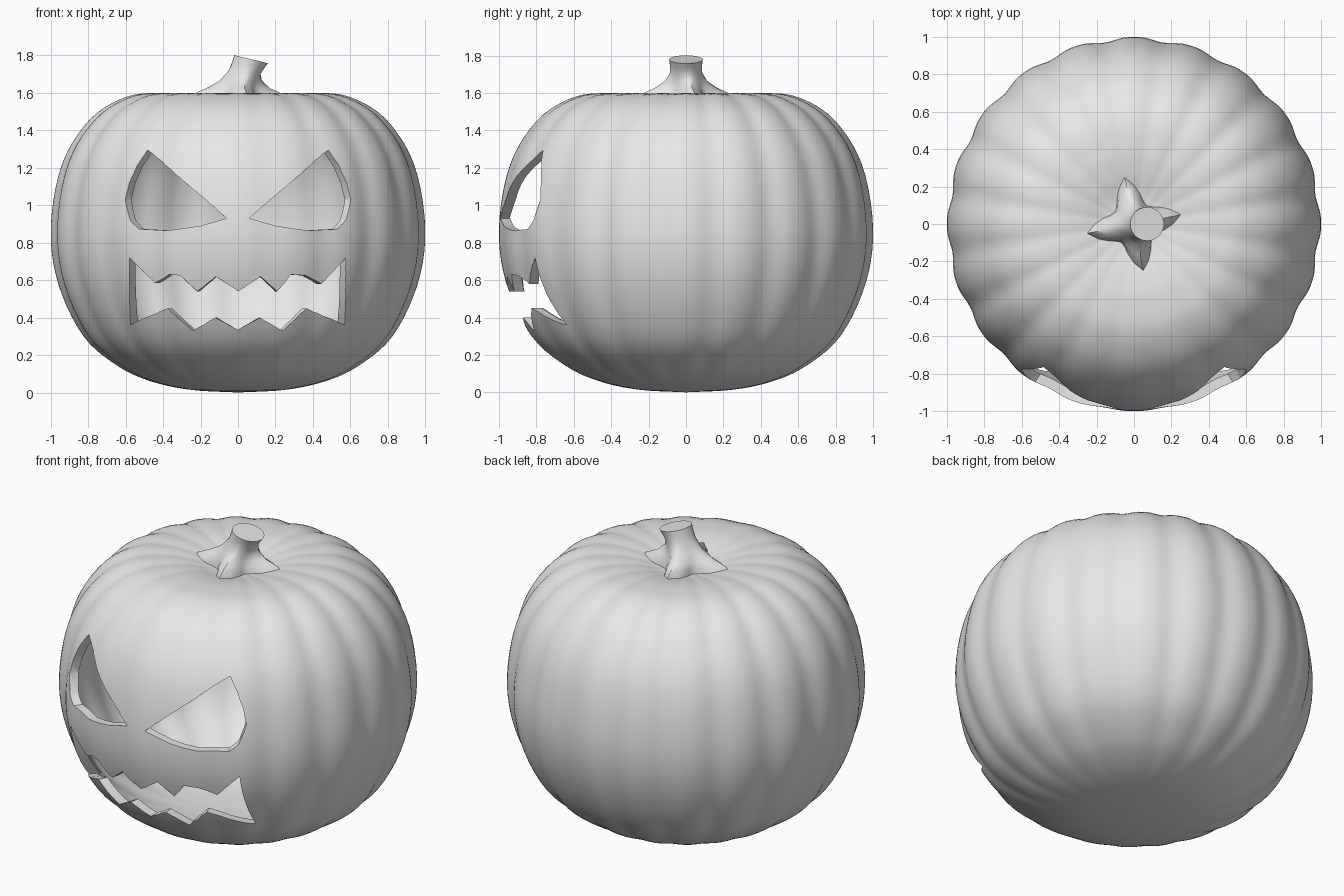
import bpy, bmesh, math
from mathutils import Vector

if "Cube" in bpy.data.objects:
    bpy.data.objects.remove(bpy.data.objects["Cube"])

skin = bpy.data.materials.new("pale grey")
skin.diffuse_color = (0.8, 0.8, 0.8, 1)
skin.use_nodes = True
skin.node_tree.nodes["Principled BSDF"].inputs["Base Color"].default_value = skin.diffuse_color

# Half profile of the body: radius, height
PROFILE = [(0.0, 0.0), (0.25, 0.014), (0.46, 0.058), (0.64, 0.14), (0.825, 0.30),
           (0.96, 0.58), (1.0, 0.88), (0.94, 1.22), (0.79, 1.46), (0.60, 1.578),
           (0.42, 1.6), (0.28, 1.588), (0.15, 1.56), (0.0, 1.55)]
SEG, STEPS = 200, 5


def smooth_path(pts, steps):
    """Catmull-Rom interpolation through the points"""
    p = [Vector(q) for q in pts]
    p = [2 * p[0] - p[1]] + p + [2 * p[-1] - p[-2]]
    out = []
    for i in range(1, len(p) - 2):
        a, b, c, d = p[i - 1:i + 3]
        for k in range(steps):
            t = k / steps
            out.append(0.5 * (2 * b + (c - a) * t + (2 * a - 5 * b + 4 * c - d) * t * t
                              + (3 * b - a - 3 * c + d) * t ** 3))
    out.append(p[-2])
    return out


PATH = smooth_path(PROFILE, STEPS)


def radius_at(z):
    """Outer body radius on the side wall at height z"""
    for a, b in zip(PATH, PATH[1:]):
        if a.y <= z <= b.y:
            return a.x + (b.x - a.x) * (z - a.y) / (b.y - a.y)
    return 1.0


def make_object(name, bm):
    bmesh.ops.recalc_face_normals(bm, faces=bm.faces)
    me = bpy.data.meshes.new(name)
    bm.to_mesh(me)
    bm.free()
    me.materials.append(skin)
    ob = bpy.data.objects.new(name, me)
    bpy.context.collection.objects.link(ob)
    return ob


def loft(bm, rings):
    """Skin a list of closed rings of vertices"""
    for r0, r1 in zip(rings, rings[1:]):
        n = len(r0)
        for i in range(n):
            j = (i + 1) % n
            bm.faces.new((r0[i], r0[j], r1[j], r1[i]))


def select_only(ob):
    bpy.ops.object.select_all(action='DESELECT')
    ob.select_set(True)
    bpy.context.view_layer.objects.active = ob


# Softly ribbed hollow body, flatter ribs across the face
bm = bmesh.new()
rings = []
for p in PATH[1:-1]:
    fade = min(1, p.x / 0.6)
    ring = []
    for i in range(SEG):
        a = 2 * math.pi * i / SEG
        depth = 0.019 * (1 - 0.65 * max(0, -math.sin(a)) ** 6)
        groove = (0.5 - 0.5 * math.cos(20 * a)) ** 1.5 * fade * depth
        r = p.x * (1 - groove)
        z = p.y - (0.3 * groove if p.y > 1.4 else 0)
        ring.append(bm.verts.new((r * math.cos(a), r * math.sin(a), z)))
    rings.append(ring)
loft(bm, rings)
for ring, z in ((rings[0], PATH[0].y), (rings[-1], PATH[-1].y)):
    pole = bm.verts.new((0, 0, z))
    for i in range(SEG):
        bm.faces.new((ring[i], ring[(i + 1) % SEG], pole))
body = make_object("pumpkin_body", bm)
wall = body.modifiers.new("wall", 'SOLIDIFY')
wall.thickness, wall.offset = 0.052, -1


# Carved openings: front outlines swept along the radial direction
def cutter(name, outline):
    pts = []
    for i, p in enumerate(outline):
        a, b = Vector(p), Vector(outline[(i + 1) % len(outline)])
        n = max(1, int((b - a).length / 0.06))
        pts += [a.lerp(b, k / n) for k in range(n)]
    bm = bmesh.new()
    rings = []
    for k in (0.6, 0.85, 1.1, 1.6):
        rings.append([bm.verts.new((p.x * k, -k * math.sqrt(radius_at(p.y) ** 2 - p.x ** 2), p.y))
                      for p in pts])
    loft(bm, rings)
    caps = [bm.faces.new(rings[0]), bm.faces.new(rings[-1])]
    bmesh.ops.triangulate(bm, faces=caps)
    ob = make_object(name, bm)
    ob.hide_render = True
    return ob


EYE = [(-0.485, 1.295), (-0.06, 0.93), (-0.20, 0.89), (-0.37, 0.865), (-0.53, 0.873),
       (-0.575, 0.92), (-0.603, 1.03), (-0.58, 1.12), (-0.54, 1.21)]
MOUTH = [(-0.58, 0.72), (-0.45, 0.585), (-0.37, 0.63), (-0.31, 0.625), (-0.22, 0.54),
         (-0.12, 0.62), (0, 0.54), (0.12, 0.62), (0.21, 0.54), (0.28, 0.63), (0.36, 0.625),
         (0.45, 0.58), (0.575, 0.72), (0.575, 0.36), (0.37, 0.45), (0.24, 0.33),
         (0.12, 0.40), (0, 0.335), (-0.12, 0.40), (-0.24, 0.33), (-0.38, 0.45), (-0.58, 0.36)]
cutters = [cutter("left_eye_cutter", EYE),
           cutter("right_eye_cutter", [(-x, z) for x, z in EYE]),
           cutter("mouth_cutter", MOUTH)]
for c in cutters:
    cut = body.modifiers.new(c.name, 'BOOLEAN')
    cut.operation, cut.solver, cut.object = 'DIFFERENCE', 'EXACT', c
select_only(body)
for m in list(body.modifiers):
    bpy.ops.object.modifier_apply(modifier=m.name)
for c in cutters:
    bpy.data.objects.remove(c)
select_only(body)
bpy.ops.object.shade_smooth_by_angle(angle=math.radians(35))

# Bent stem with a four-pointed flared foot: centre x, height, radius, star depth, tilt
STEM = [(0.0, 1.55, 0.20, 0.08, 0), (0.0, 1.595, 0.18, 0.065, 0), (0.0, 1.625, 0.14, 0.035, 0),
        (0.015, 1.665, 0.105, 0.010, 0), (0.035, 1.71, 0.085, 0.002, -0.1),
        (0.055, 1.75, 0.086, 0, -0.18), (0.07, 1.780, 0.09, 0, -0.24)]
bm = bmesh.new()
rings = []
for cx, z, r, star, tilt in STEM:
    ring = []
    for i in range(32):
        a = 2 * math.pi * i / 32
        rr = r + star * (1 - 2 * abs(math.sin(2 * (a - math.radians(191)))))
        x = rr * math.cos(a)
        ring.append(bm.verts.new((cx + x, rr * math.sin(a), z + x * tilt)))
    rings.append(ring)
loft(bm, rings)
bm.faces.new(rings[0])
bm.faces.new(rings[-1])
stem = make_object("stem", bm)
select_only(stem)
bpy.ops.object.shade_smooth_by_angle(angle=math.radians(50))
